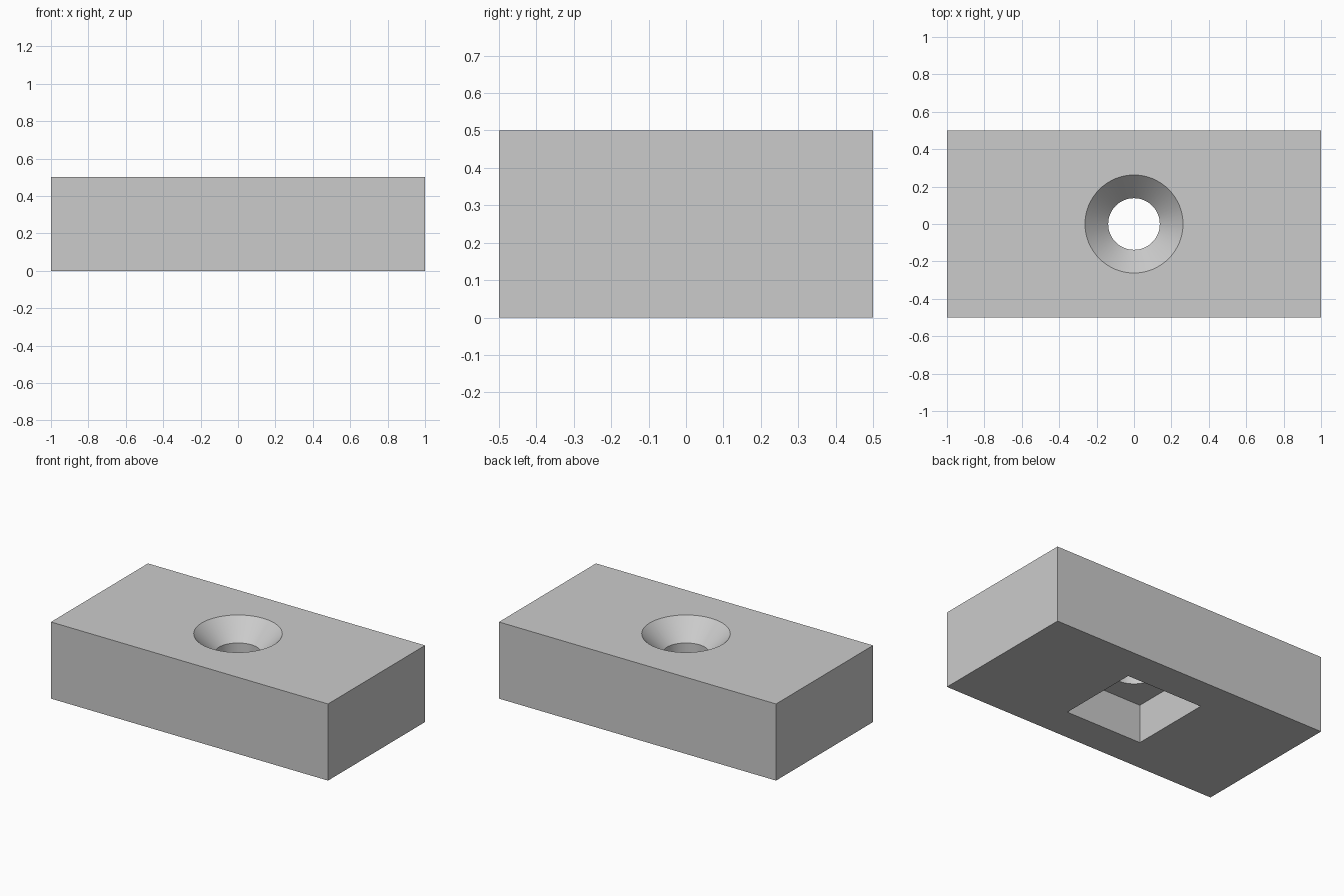
import bpy
import bmesh
from mathutils import Matrix, Vector

default = bpy.data.objects.get("Cube")
if default:
    bpy.data.objects.remove(default, do_unlink=True)

LENGTH, WIDTH, HEIGHT = 2.0, 1.0, 0.5
POCKET_SIDE, POCKET_DEPTH = 0.55, 0.25
HOLE_RADIUS, RIM_RADIUS = 0.138, 0.262
SINK_DEPTH = 0.125
SEGMENTS = 64

grey = bpy.data.materials.new("light grey")
grey.use_nodes = True
grey.diffuse_color = (0.6, 0.6, 0.6, 1)
grey.node_tree.nodes["Principled BSDF"].inputs["Base Color"].default_value = grey.diffuse_color


def finish(name, bm):
    """Turn a bmesh into a grey object."""
    bmesh.ops.recalc_face_normals(bm, faces=bm.faces)
    mesh = bpy.data.meshes.new(name)
    bm.to_mesh(mesh)
    bm.free()
    mesh.materials.append(grey)
    obj = bpy.data.objects.new(name, mesh)
    bpy.context.collection.objects.link(obj)
    return obj


def box(name, size_x, size_y, bottom, top):
    bm = bmesh.new()
    place = Matrix.Translation((0, 0, (bottom + top) / 2))
    scale = Matrix.Diagonal((size_x, size_y, top - bottom, 1))
    bmesh.ops.create_cube(bm, size=1, matrix=place @ scale)
    return finish(name, bm)


def lathe(name, profile):
    """Revolve (radius, height) points about z; the ends lie on the axis."""
    bm = bmesh.new()
    verts = [bm.verts.new((r, 0, z)) for r, z in profile]
    edges = [bm.edges.new(pair) for pair in zip(verts, verts[1:])]
    bmesh.ops.spin(bm, geom=verts + edges, cent=(0, 0, 0), axis=Vector((0, 0, 1)),
                   angle=6.283185307, steps=SEGMENTS, use_merge=False)
    bmesh.ops.remove_doubles(bm, verts=bm.verts, dist=1e-5)
    return finish(name, bm)


def cut(target, cutter):
    """Subtract the cutter, then discard it."""
    cutter.hide_render = True
    mod = target.modifiers.new("cut", "BOOLEAN")
    mod.operation, mod.solver, mod.object = "DIFFERENCE", "EXACT", cutter
    bpy.context.view_layer.objects.active = target
    bpy.ops.object.modifier_apply(modifier=mod.name)
    bpy.data.objects.remove(cutter, do_unlink=True)


# Rectangular block
block = box("block", LENGTH, WIDTH, 0, HEIGHT)

# Square pocket in the underside
cut(block, box("pocket_cutter", POCKET_SIDE, POCKET_SIDE, -0.1, POCKET_DEPTH))

# Countersunk through hole; the cone carries on past the top face
sink_z = HEIGHT - SINK_DEPTH
over = 0.1
slope = (RIM_RADIUS - HOLE_RADIUS) / SINK_DEPTH
wide, above, below = RIM_RADIUS + slope * over, HEIGHT + over, POCKET_DEPTH - over
cut(block, lathe("hole_cutter", [(0, below), (HOLE_RADIUS, below), (HOLE_RADIUS, sink_z),
                                 (wide, above), (0, above)]))

# Smooth hole walls with sharp rims
bpy.ops.object.select_all(action="DESELECT")
block.select_set(True)
bpy.context.view_layer.objects.active = block
bpy.ops.object.shade_smooth_by_angle(angle=0.5)
